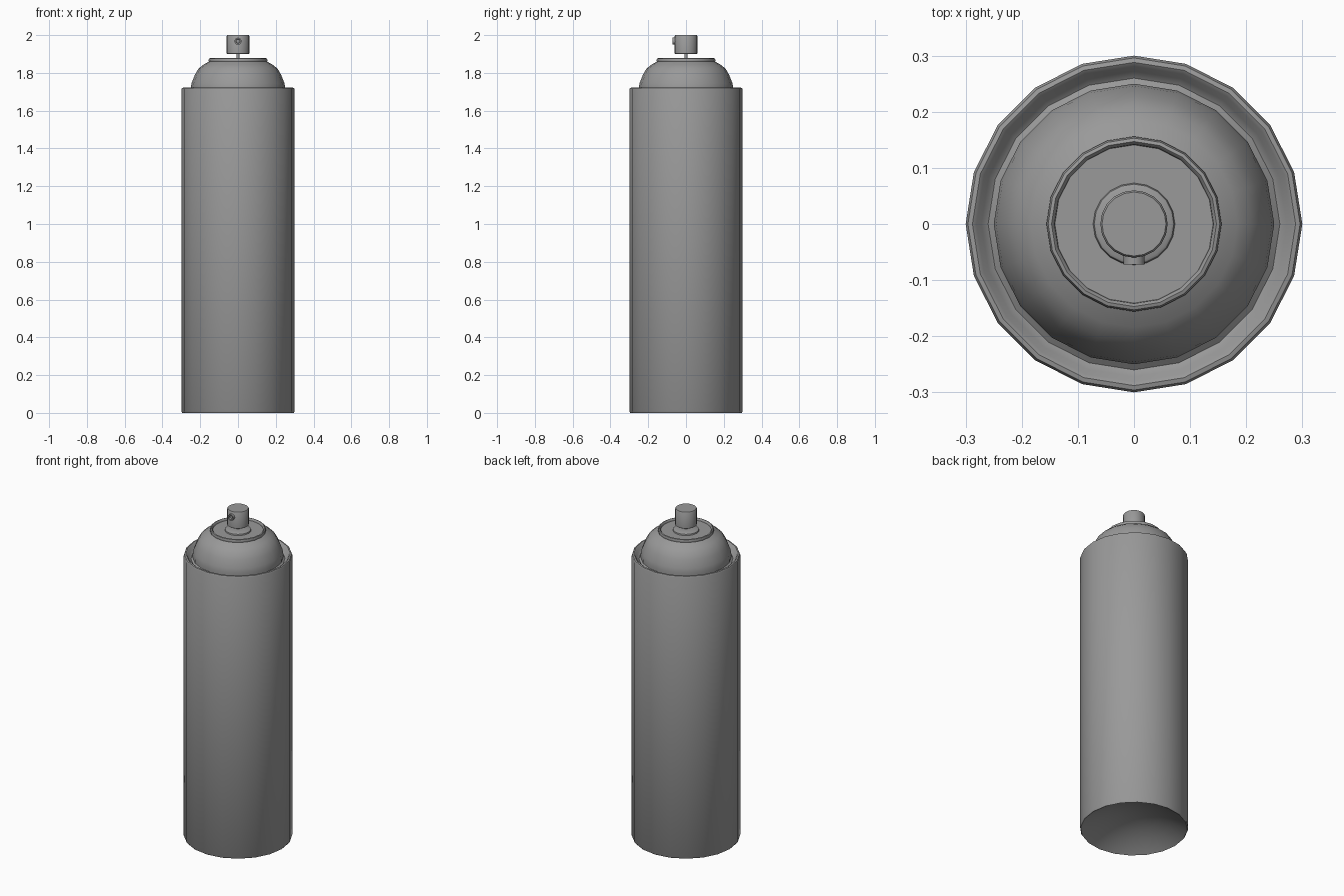
import bpy, bmesh, math
from mathutils import Matrix

cube = bpy.data.objects.get("Cube")
if cube:
    bpy.data.objects.remove(cube, do_unlink=True)

grey = bpy.data.materials.new("plain grey")
grey.use_nodes = True
COLOUR = (0.32, 0.32, 0.32, 1)
grey.diffuse_color = COLOUR
grey.node_tree.nodes["Principled BSDF"].inputs["Base Color"].default_value = COLOUR


def lathe(name, profile, sides=20, matrix=None):
    """Revolve (radius, height) points around z; radius 0 closes to a point."""
    bm = bmesh.new()
    rings = []
    for r, z in profile:
        if r == 0:
            rings.append([bm.verts.new((0, 0, z))] * sides)
        else:
            angles = [math.tau * i / sides for i in range(sides)]
            rings.append([bm.verts.new((r * math.cos(a), r * math.sin(a), z)) for a in angles])
    for low, high in zip(rings, rings[1:]):
        for i in range(sides):
            j = (i + 1) % sides
            corners = list(dict.fromkeys((low[i], low[j], high[j], high[i])))
            bm.faces.new(corners)
    bmesh.ops.recalc_face_normals(bm, faces=bm.faces)
    if matrix:
        bm.transform(matrix)
    mesh = bpy.data.meshes.new(name)
    bm.to_mesh(mesh)
    bm.free()
    mesh.materials.append(grey)
    obj = bpy.data.objects.new(name, mesh)
    bpy.context.collection.objects.link(obj)
    bpy.ops.object.select_all(action="DESELECT")
    obj.select_set(True)
    bpy.context.view_layer.objects.active = obj
    bpy.ops.object.shade_smooth_by_angle(angle=math.radians(40))
    return obj


# Can body: domed hollow base, straight wall, rolled rim and groove,
# domed shoulder, and a shallow valve cup with a raised collar
base = [(0.295 * math.sin(t), 0.1 * math.cos(t) ** 2)
        for t in (math.pi / 2 * k / 6 for k in range(7))]
wall = [(0.3, 0.008), (0.3, 1.712), (0.296, 1.72), (0.288, 1.722), (0.281, 1.717)]
groove = [(0.272, 1.70), (0.26, 1.692), (0.25, 1.70)]
shoulder = [(0.25, 1.72), (0.246, 1.745), (0.228, 1.79), (0.21, 1.822),
            (0.184, 1.843), (0.154, 1.86)]
cup_lip = [(0.156, 1.868), (0.153, 1.876), (0.147, 1.878), (0.142, 1.873), (0.141, 1.865)]
collar = [(0.073, 1.865), (0.071, 1.872), (0.066, 1.875), (0.02, 1.875), (0, 1.875)]
lathe("can_body", base + wall + groove + shoulder + cup_lip + collar)

# Thin valve stem under the button
lathe("valve_stem", [(0, 1.865), (0.009, 1.865), (0.009, 1.91), (0, 1.91)], 12)

# Spray button
lathe("spray_button", [(0, 1.9), (0.058, 1.9), (0.06, 1.902), (0.06, 1.996),
                       (0.057, 2.0), (0, 2.0)])

# Round nozzle with a recessed hole, facing the front
forward = Matrix.Translation((0, 0, 1.968)) @ Matrix.Rotation(math.pi / 2, 4, "X")
lathe("nozzle", [(0, 0.045), (0.019, 0.045), (0.019, 0.072), (0.012, 0.072),
                 (0.010, 0.062), (0, 0.062)], 12, forward)
